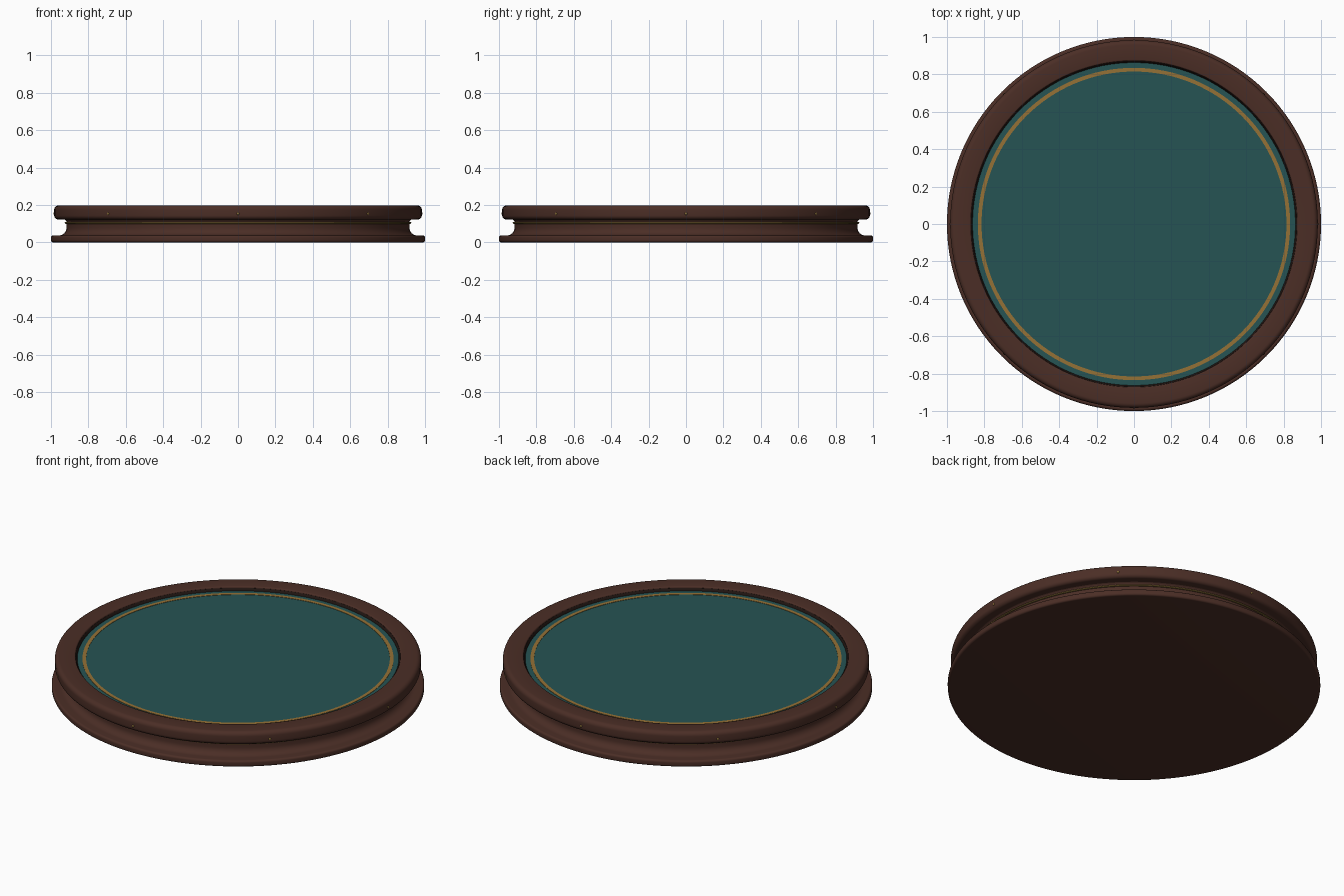
import bpy
import bmesh
import math
from mathutils import Matrix, Vector

cube = bpy.data.objects.get("Cube")
if cube:
    bpy.data.objects.remove(cube)

SEGMENTS = 128


def material(name, r, g, b):
    m = bpy.data.materials.new(name)
    m.use_nodes = True
    m.diffuse_color = (r, g, b, 1)
    m.node_tree.nodes["Principled BSDF"].inputs["Base Color"].default_value = (r, g, b, 1)
    return m


wood = material("walnut wood", 0.07, 0.027, 0.019)
dark = material("dark groove", 0.016, 0.008, 0.006)
felt = material("teal felt", 0.019, 0.088, 0.088)
gold = material("gold inlay", 0.30, 0.165, 0.037)
brass = material("aged brass", 0.22, 0.14, 0.035)


def finish(name, bm, mat):
    bmesh.ops.recalc_face_normals(bm, faces=bm.faces)
    mesh = bpy.data.meshes.new(name)
    bm.to_mesh(mesh)
    bm.free()
    mesh.materials.append(mat)
    obj = bpy.data.objects.new(name, mesh)
    bpy.context.collection.objects.link(obj)
    bpy.ops.object.select_all(action="DESELECT")
    obj.select_set(True)
    bpy.context.view_layer.objects.active = obj
    bpy.ops.object.shade_smooth_by_angle(angle=math.radians(40))
    return obj


def lathe(name, profile, mat, closed=True):
    """Turn a (radius, height) profile round the z axis."""
    bm = bmesh.new()
    verts = [bm.verts.new((r, 0, z)) for r, z in profile]
    edges = [bm.edges.new(pair) for pair in zip(verts, verts[1:])]
    if closed:
        edges.append(bm.edges.new((verts[-1], verts[0])))
    bmesh.ops.spin(bm, geom=verts + edges, axis=(0, 0, 1), cent=(0, 0, 0),
                   angle=math.tau, steps=SEGMENTS, use_merge=True)
    bmesh.ops.remove_doubles(bm, verts=bm.verts, dist=1e-5)
    return finish(name, bm, mat)


def arc(r, z, rx, rz, start, end, steps=6):
    """Points of an elliptical arc in the profile plane, angles in degrees."""
    angles = [math.radians(start + (end - start) * i / steps) for i in range(steps + 1)]
    return [(r + rx * math.cos(a), z + rz * math.sin(a)) for a in angles]


# Plinth with a rounded foot and a cove sweeping up into the neck
lathe("moulded_base",
      [(0, 0)]
      + arc(0.988, 0.012, 0.012, 0.012, -90, 0)
      + arc(0.988, 0.025, 0.012, 0.012, 0, 90)
      + arc(0.957, 0.077, 0.04, 0.04, 270, 180, 8)
      + [(0.917, 0.108)]
      + arc(0.945, 0.108, 0.028, 0.018, 180, 90)
      + [(0, 0.126)],
      wood, closed=False)

# Rounded upper rim
lathe("upper_rim",
      [(0.872, 0.122)]
      + arc(0.961, 0.144, 0.022, 0.022, -90, 0)
      + arc(0.958, 0.173, 0.025, 0.025, 0, 90)
      + arc(0.879, 0.191, 0.007, 0.007, 90, 180, 3),
      wood)

# Dark bead between the rim and the playing surface
lathe("inner_groove",
      [(0.863, 0.15), (0.874, 0.15), (0.874, 0.19), (0.871, 0.19), (0.863, 0.179)],
      dark)

# Felt surface with its inlaid gold ring
lathe("felt_surface", [(0, 0.176), (0.866, 0.176), (0.866, 0.126), (0, 0.126)],
      felt, closed=False)
lathe("gold_inlay_ring",
      [(0.815, 0.174), (0.835, 0.174), (0.835, 0.178), (0.815, 0.178)], gold)

# Brass band round the neck
lathe("brass_band", arc(0.921, 0.104, 0.006, 0.005, 0, 315, 7), brass)

# Small brass studs spaced round the rim
bm = bmesh.new()
for i in range(8):
    turn = math.tau * i / 8
    place = (Matrix.Rotation(turn, 4, "Z") @ Matrix.Translation(Vector((0.983, 0, 0.153)))
             @ Matrix.Diagonal((0.5, 1, 1, 1)))
    bmesh.ops.create_uvsphere(bm, u_segments=12, v_segments=8, radius=0.007, matrix=place)
finish("rim_studs", bm, brass)
